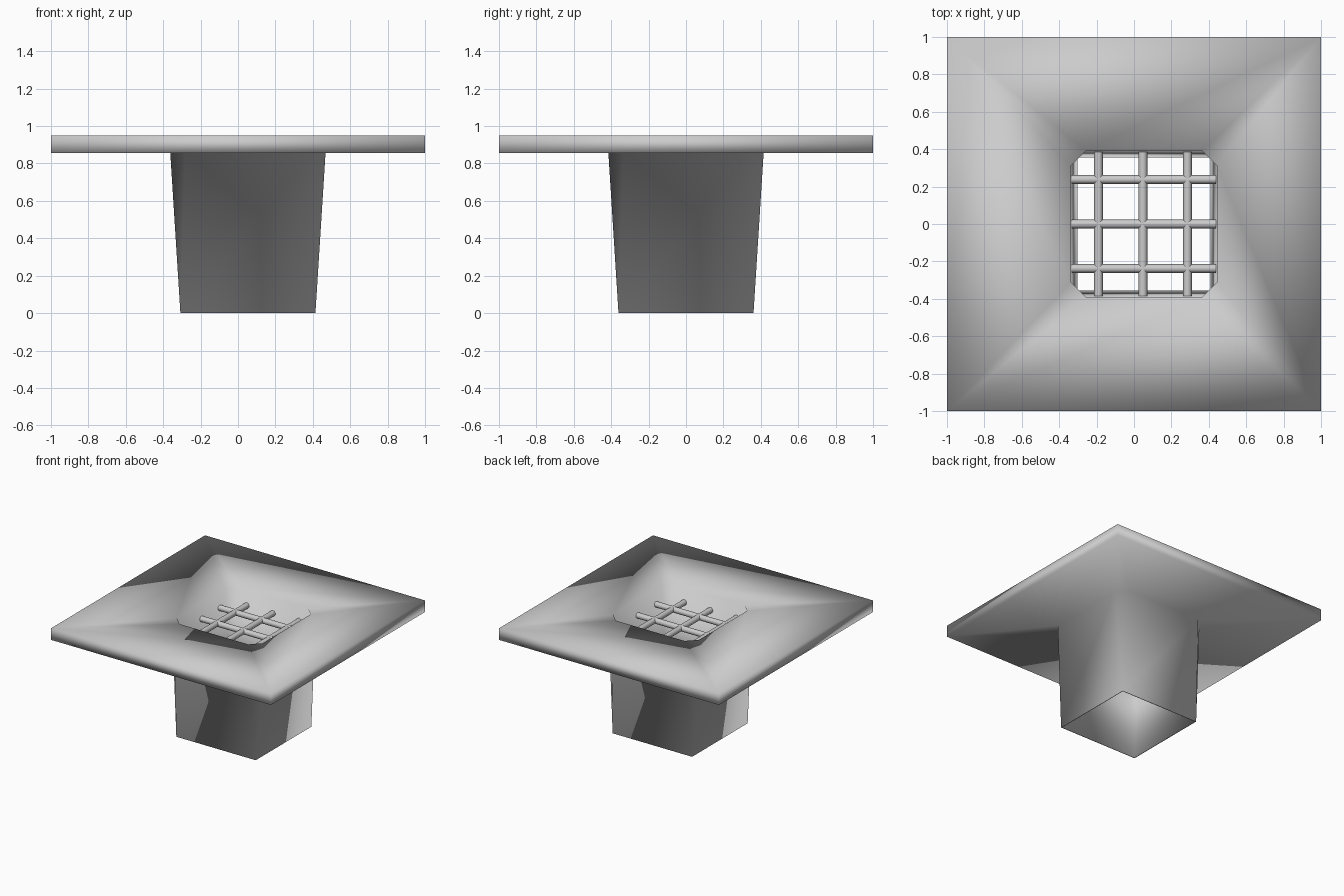
import bpy, bmesh, math

if "Cube" in bpy.data.objects:
    bpy.data.objects.remove(bpy.data.objects["Cube"])

CX = 0.053  # throat is slightly off centre in x


def ring(bm, half, z, chamfer=0.0, cx=CX):
    """Eight-vertex square ring; zero chamfer gives doubled corners merged later."""
    verts = []
    for k in range(4):
        a = k * math.pi / 2
        for px, py in ((half, half - chamfer), (half - chamfer, half)):
            verts.append(bm.verts.new((cx + px * math.cos(a) - py * math.sin(a),
                                       px * math.sin(a) + py * math.cos(a), z)))
    return verts


# Flange and tapering spout as one closed shell
bm = bmesh.new()
rings = [
    ring(bm, 1.0, 0.855, cx=0),       # rim bottom
    ring(bm, 1.0, 0.95, cx=0),        # rim top
    ring(bm, 0.39, 0.95, 0.078),      # chamfered hole
    ring(bm, 0.355, 0.0),             # inner spout mouth
    ring(bm, 0.361, 0.0),             # outer spout mouth
    ring(bm, 0.415, 0.855, 0.08),     # spout meets underside
]
for i, r in enumerate(rings):
    s = rings[(i + 1) % len(rings)]
    for j in range(8):
        k = (j + 1) % 8
        bm.faces.new((r[j], r[k], s[k], s[j]))
bmesh.ops.remove_doubles(bm, verts=bm.verts, dist=0.0001)
bmesh.ops.recalc_face_normals(bm, faces=bm.faces)
for f in bm.faces:
    f.smooth = True
mesh = bpy.data.meshes.new("funnel_body")
bm.to_mesh(mesh)
bm.free()
body = bpy.data.objects.new("funnel_body", mesh)
bpy.context.collection.objects.link(body)


# Grate of crossing round bars inside the throat
def bar(name, loc, rot):
    bpy.ops.mesh.primitive_cylinder_add(vertices=12, radius=0.023, depth=0.78,
                                        location=loc, rotation=rot)
    bpy.context.object.name = name
    bpy.ops.object.shade_smooth_by_angle(angle=math.radians(40))


for i in (-1, 0, 1):
    off = i * 0.238
    bar(f"grate_bar_x_{i + 2}", (CX, off, 0.825), (0, math.pi / 2, 0))
    bar(f"grate_bar_y_{i + 2}", (CX - 0.005 + off, 0, 0.825), (math.pi / 2, 0, 0))
